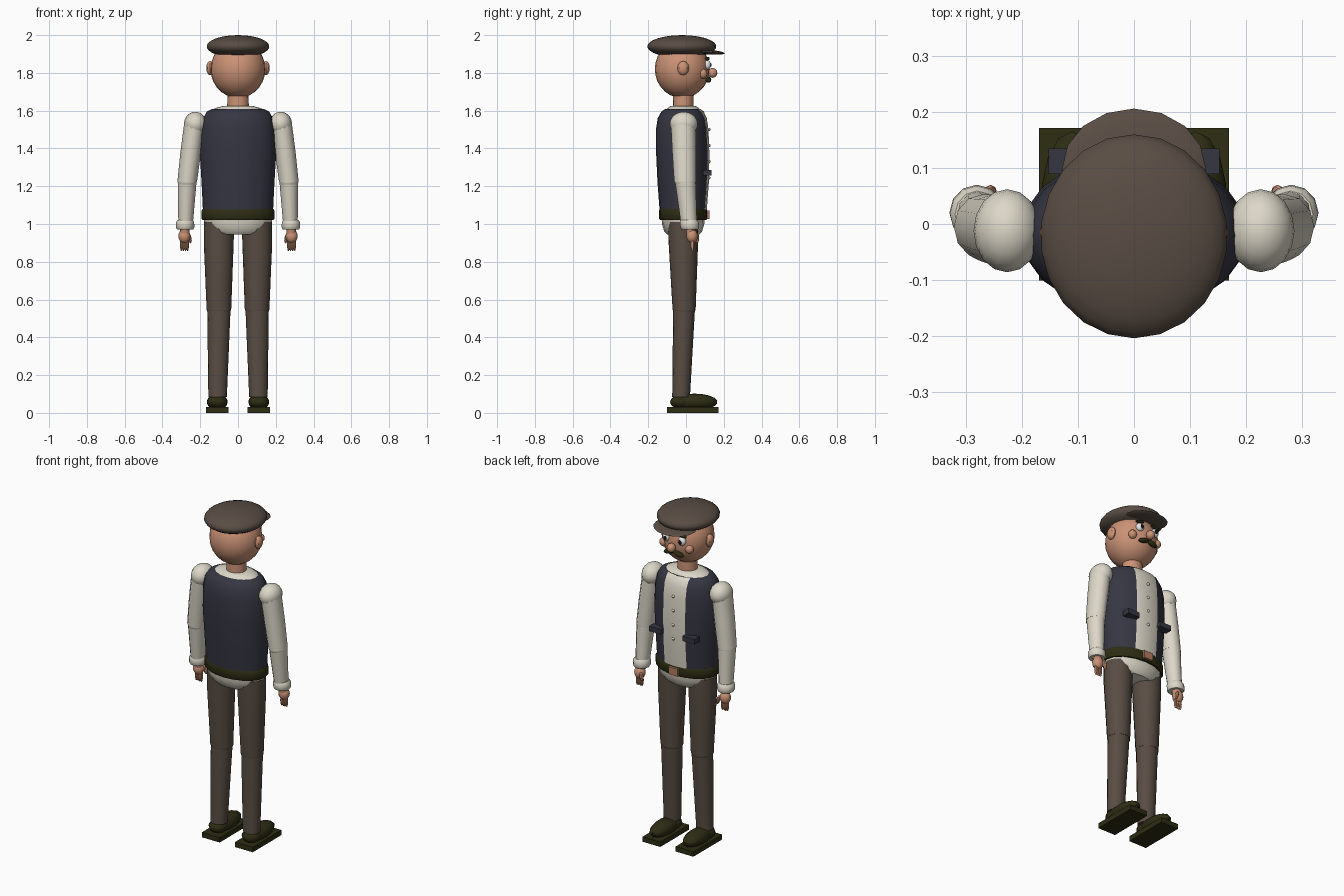
import bpy, bmesh
from math import sin, cos, pi, radians
from mathutils import Matrix, Vector, Euler

cube = bpy.data.objects.get("Cube")
if cube:
    bpy.data.objects.remove(cube, do_unlink=True)


def material(name, r, g, b):
    m = bpy.data.materials.new(name)
    m.use_nodes = True
    m.diffuse_color = (r, g, b, 1)
    bsdf = next(n for n in m.node_tree.nodes if n.type == "BSDF_PRINCIPLED")
    bsdf.inputs["Base Color"].default_value = (r, g, b, 1)
    bsdf.inputs["Roughness"].default_value = 0.8
    return m


SKIN = material("skin", .6, .29, .18)
SHIRT = material("cream_cloth", .72, .68, .58)
BROWN = material("brown_wool", .1, .074, .058)
NAVY = material("navy_cloth", .036, .037, .055)
OLIVE = material("dark_olive_leather", .026, .026, .007)
COPPER = material("copper", .45, .2, .11)
BLACK = material("black", .008, .008, .008)
WHITE = material("eye_white", .8, .8, .8)


def finish(bm, name, mats, smooth=True):
    bmesh.ops.recalc_face_normals(bm, faces=bm.faces)
    mesh = bpy.data.meshes.new(name)
    bm.to_mesh(mesh)
    bm.free()
    for m in mats:
        mesh.materials.append(m)
    if smooth:
        for p in mesh.polygons:
            p.use_smooth = True
        mesh.set_sharp_from_angle(angle=radians(40))
    obj = bpy.data.objects.new(name, mesh)
    bpy.context.collection.objects.link(obj)
    return obj


def ball(name, mat, centre, radii, rot=(0, 0, 0), segs=12):
    bm = bmesh.new()
    bmesh.ops.create_uvsphere(bm, u_segments=segs, v_segments=max(6, segs // 2 + 2), radius=1)
    bm.transform(Matrix.LocRotScale(Vector(centre), Euler(rot), Vector(radii)))
    return finish(bm, name, [mat])


def box(name, mat, centre, size):
    bm = bmesh.new()
    bmesh.ops.create_cube(bm, size=1)
    bm.transform(Matrix.LocRotScale(Vector(centre), None, Vector(size)))
    return finish(bm, name, [mat], False)


def loft_mesh(rings, segs=16):
    """Capped skin through horizontal ellipses (x, y, z, rx, ry)."""
    bm = bmesh.new()
    loops = [[bm.verts.new((x + rx * cos(2 * pi * i / segs), y + ry * sin(2 * pi * i / segs), z))
              for i in range(segs)] for x, y, z, rx, ry in rings]
    for a, b in zip(loops, loops[1:]):
        for i in range(segs):
            j = (i + 1) % segs
            bm.faces.new((a[i], a[j], b[j], b[i]))
    bm.faces.new(loops[0])
    bm.faces.new(loops[-1])
    return bm


def loft(name, mat, rings, side=1, segs=16):
    rings = [(side * x, y, z, rx, ry) for x, y, z, rx, ry in rings]
    return finish(loft_mesh(rings, segs), name, [mat])


# Vest with a cream front opening
vest = loft_mesh([(0, -.015, 1.04, .185, .122), (0, -.015, 1.1, .187, .127),
                  (0, -.015, 1.22, .193, .136), (0, -.017, 1.37, .202, .141),
                  (0, -.02, 1.5, .198, .139), (0, -.02, 1.56, .185, .13),
                  (0, -.018, 1.595, .165, .112), (0, -.016, 1.608, .14, .095)], 20)
for x in (-.073, .073):
    bmesh.ops.bisect_plane(vest, geom=vest.verts[:] + vest.edges[:] + vest.faces[:],
                           plane_co=(x, 0, 0), plane_no=(1, 0, 0))
for f in vest.faces:
    c = f.calc_center_median()
    f.material_index = int(abs(c.x) < .072 and c.y > .03)
finish(vest, "vest", [NAVY, SHIRT])

# Shirt collar, hips and belt
loft("shirt_collar", SHIRT, [(0, -.015, 1.59, .15, .1), (0, -.015, 1.612, .125, .085),
                             (0, -.015, 1.626, .075, .065)])
loft("shirt_tail", SHIRT, [(0, -.015, .945, .13, .085), (0, -.015, .96, .152, .1),
                           (0, -.015, 1.0, .178, .112), (0, -.015, 1.04, .183, .115)])
loft("belt", OLIVE, [(0, -.015, 1.02, .187, .122), (0, -.015, 1.03, .194, .129),
                     (0, -.015, 1.068, .194, .129), (0, -.015, 1.08, .187, .124)], segs=20)
box("belt_buckle", COPPER, (0, .114, 1.05), (.06, .02, .045))
for i in range(4):
    z = 1.5 - i * .085
    ball("shirt_button", SHIRT, (0, .121, z), (.009, .009, .009), segs=8)

# Head and neck
loft("neck", SKIN, [(0, -.015, 1.59, .058, .055), (0, -.015, 1.72, .055, .053)])
ball("head", SKIN, (0, -.02, 1.82), (.145, .145, .153), segs=24)
ball("nose", SKIN, (0, .14, 1.8), (.024, .026, .026))

# Flat cap
ball("cap_crown", BROWN, (0, -.022, 1.94), (.168, .183, .06), segs=22)
ball("cap_visor", BROWN, (0, .1, 1.911), (.128, .106, .013), (radians(-4), 0, 0), 16)

# Mirrored parts
for side, s in (("left", 1), ("right", -1)):
    # Face
    ball(side + "_ear", SKIN, (s * .148, -.015, 1.825), (.02, .031, .038), segs=8)
    ball(side + "_cheek", SKIN, (s * .085, .09, 1.795), (.025, .023, .026))
    ball(side + "_eye", WHITE, (s * .052, .112, 1.842), (.024, .02, .025))
    ball(side + "_pupil", BLACK, (s * .05, .127, 1.842), (.012, .009, .013), segs=8)
    ball(side + "_eyebrow", OLIVE, (s * .054, .113, 1.876), (.03, .012, .008), (0, s * .15, 0))
    ball(side + "_moustache", OLIVE, (s * .03, .118, 1.764), (.036, .016, .014), (0, s * .25, 0))

    # Vest pocket
    box(side + "_pocket", NAVY, (s * .112, .112, 1.272), (.08, .045, .03))

    # Sleeve
    ball(side + "_shoulder", SHIRT, (s * .226, -.012, 1.53), (.06, .074, .064), segs=16)
    loft(side + "_upper_sleeve", SHIRT, [(.228, -.015, 1.54, .056, .066),
                                         (.25, -.01, 1.38, .055, .063),
                                         (.269, -.005, 1.225, .052, .058)], s, 12)
    ball(side + "_elbow", SHIRT, (s * .269, -.004, 1.225), (.051, .057, .04))
    loft(side + "_lower_sleeve", SHIRT, [(.269, -.004, 1.23, .05, .055),
                                         (.277, .015, 1.01, .039, .043)], s, 12)
    loft(side + "_cuff", SHIRT, [(.28, .02, .972, .043, .044), (.28, .02, .982, .049, .05),
                                 (.28, .018, 1.01, .048, .05), (.279, .017, 1.022, .04, .042)], s, 12)

    # Hand
    loft(side + "_wrist", SKIN, [(.282, .028, .95, .025, .026), (.28, .02, 1.0, .025, .027)], s, 10)
    ball(side + "_palm", SKIN, (s * .284, .032, .936), (.032, .03, .038))
    for i in range(4):
        ball(side + "_finger", SKIN, (s * (.267 + .011 * i), .034, .892), (.0075, .01, .036), segs=8)
    ball(side + "_thumb", SKIN, (s * .256, .058, .925), (.01, .012, .028), (0, s * .2, 0), 8)

    # Trouser leg
    loft(side + "_thigh", BROWN, [(.1, -.015, 1.01, .08, .08), (.102, -.014, .9, .079, .078),
                                  (.101, -.01, .545, .065, .061)], s)
    ball(side + "_knee", BROWN, (s * .101, -.01, .548), (.064, .06, .05), segs=16)
    loft(side + "_shin", BROWN, [(.101, -.01, .56, .062, .058), (.108, -.026, .085, .049, .047)], s)

    # Shoe
    box(side + "_sole", OLIVE, (s * .11, .035, .015), (.118, .272, .03))
    ball(side + "_shoe", OLIVE, (s * .11, .045, .058), (.056, .122, .044), segs=14)
    ball(side + "_heel", OLIVE, (s * .11, -.028, .058), (.054, .056, .036))
